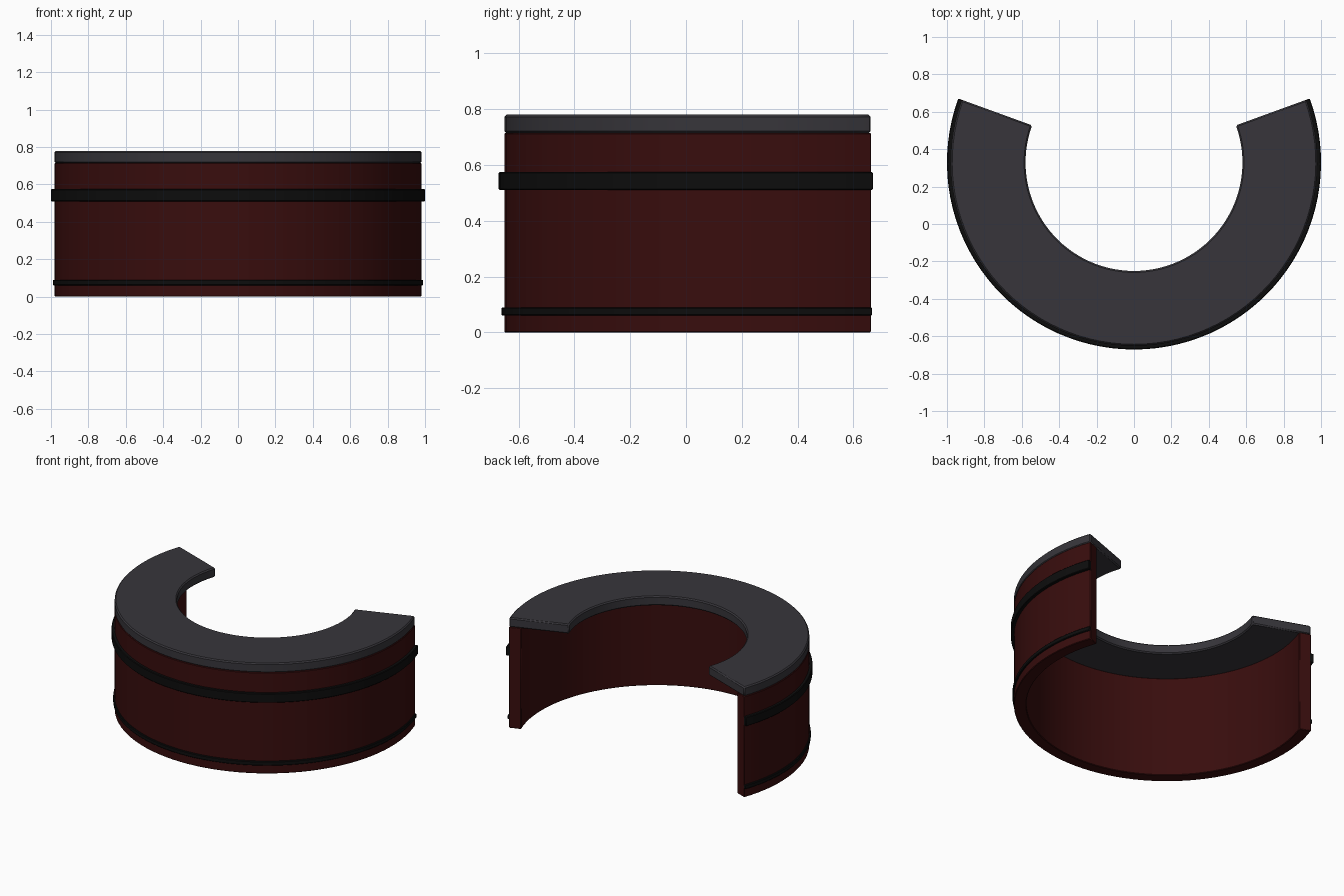
import bpy, bmesh
from math import radians, sin, cos

cube = bpy.data.objects.get("Cube")
if cube:
    bpy.data.objects.remove(cube, do_unlink=True)

CENTRE_Y = 0.329            # centre of the arc
START, END = 160, 380       # sweep in degrees, open at the back
STEPS = 64


def material(name, rgb):
    m = bpy.data.materials.new(name)
    m.use_nodes = True
    m.diffuse_color = (*rgb, 1)
    bsdf = m.node_tree.nodes["Principled BSDF"]
    bsdf.inputs["Base Color"].default_value = (*rgb, 1)
    bsdf.inputs["Roughness"].default_value = 0.6
    return m


def arc_part(name, inner, outer, bottom, top, mat, bevel):
    """Sweep a rectangular section around the arc and cap both ends."""
    bm = bmesh.new()
    section = [(inner, bottom), (outer, bottom), (outer, top), (inner, top)]
    rings = []
    for i in range(STEPS + 1):
        a = radians(START + (END - START) * i / STEPS)
        rings.append([bm.verts.new((r * cos(a), CENTRE_Y + r * sin(a), z))
                      for r, z in section])
    for a, b in zip(rings, rings[1:]):
        for k in range(4):
            n = (k + 1) % 4
            bm.faces.new((a[k], a[n], b[n], b[k]))
    bm.faces.new(rings[0])
    bm.faces.new(rings[-1])
    bmesh.ops.recalc_face_normals(bm, faces=bm.faces)
    mesh = bpy.data.meshes.new(name)
    bm.to_mesh(mesh)
    bm.free()
    mesh.materials.append(mat)
    ob = bpy.data.objects.new(name, mesh)
    bpy.context.collection.objects.link(ob)
    bpy.ops.object.select_all(action='DESELECT')
    ob.select_set(True)
    bpy.context.view_layer.objects.active = ob
    bpy.ops.object.shade_smooth_by_angle(angle=radians(30))
    mod = ob.modifiers.new("Soft edges", 'BEVEL')
    mod.width = bevel
    mod.segments = 1
    mod.limit_method = 'ANGLE'
    return ob


red = material("dark red", (0.040, 0.004, 0.004))
grey = material("slate grey", (0.038, 0.036, 0.043))
black = material("black", (0.004, 0.004, 0.004))

# Curved wall with the worktop resting on it
arc_part("counter_wall", 0.90, 0.98, 0.0, 0.715, red, 0.004)
arc_part("counter_top", 0.58, 0.98, 0.713, 0.78, grey, 0.008)

# Trim bands around the outside
arc_part("upper_trim", 0.97, 1.0, 0.51, 0.575, black, 0.004)
arc_part("lower_trim", 0.97, 0.99, 0.06, 0.09, black, 0.004)
